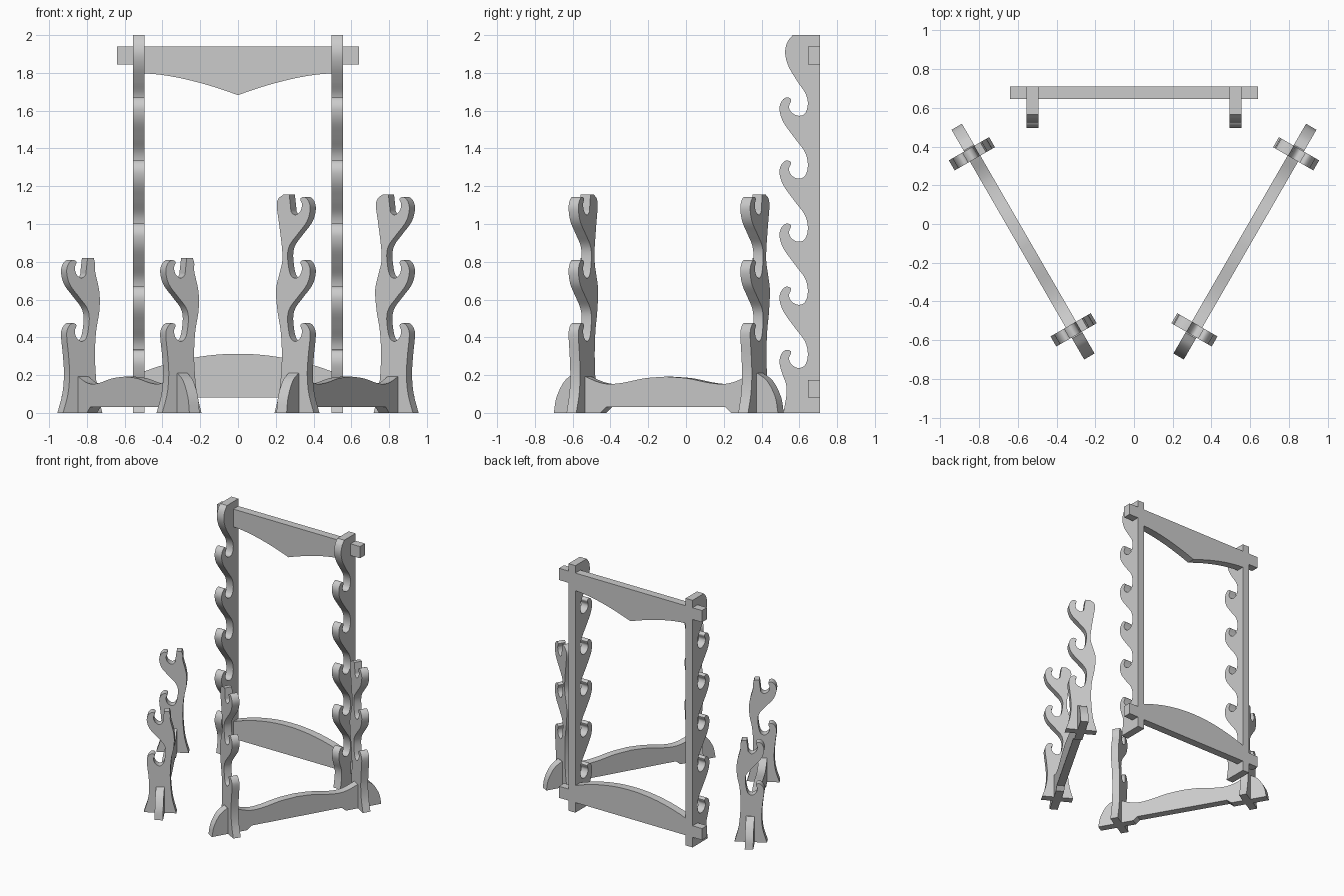
import bpy, bmesh, math
from mathutils import Vector

if "Cube" in bpy.data.objects:
    bpy.data.objects.remove(bpy.data.objects["Cube"])

Z = Vector((0, 0, 1))
PITCH = 0.334


def smooth(pts, n=5):
    """Catmull-Rom curve through an open chain of points."""
    p = [Vector(q) for q in pts]
    p = [2 * p[0] - p[1]] + p + [2 * p[-1] - p[-2]]
    out = []
    for i in range(1, len(p) - 2):
        a, b, c, d = p[i - 1:i + 3]
        for k in range(n):
            t = k / n
            out.append(0.5 * (2 * b + (c - a) * t + (2 * a - 5 * b + 4 * c - d) * t * t
                              + (3 * b - a - 3 * c + d) * t ** 3))
    return out + [p[-2]]


def prism(name, outline, origin, axis, thick):
    """Flat board: outline lies in the (axis, z) plane, thickness across it."""
    origin, axis = Vector(origin), Vector(axis).normalized()
    n = axis.cross(Z)
    bm = bmesh.new()
    sides = [[bm.verts.new(origin + axis * u + Z * w + n * s * thick / 2) for u, w in outline]
             for s in (-1, 1)]
    for ring in sides:
        bm.faces.new(ring)
    m = len(outline)
    for i in range(m):
        j = (i + 1) % m
        bm.faces.new((sides[0][i], sides[0][j], sides[1][j], sides[1][i]))
    bmesh.ops.recalc_face_normals(bm, faces=bm.faces)
    mesh = bpy.data.meshes.new(name)
    bm.to_mesh(mesh)
    bm.free()
    ob = bpy.data.objects.new(name, mesh)
    bpy.context.collection.objects.link(ob)
    bpy.ops.object.select_all(action='DESELECT')
    ob.select_set(True)
    bpy.context.view_layer.objects.active = ob
    bpy.ops.object.shade_smooth_by_angle(angle=math.radians(35))
    return ob


# Hook edge: (depth from the outermost point, height below the hook tip)
LIP = [(.036, 0), (.01, -.022), (0, -.065)]
WALL_S = [(.02, -.13), (.08, -.215), (.135, -.29), (.15, -.36), (.135, -.415),
          (.10, -.43), (.065, -.413), (.05, -.38), (.062, -.345)]
STAND_S = [(.02, -.13), (.075, -.195), (.122, -.25), (.138, -.30), (.132, -.37),
           (.118, -.415), (.09, -.43), (.06, -.41), (.05, -.375), (.06, -.345)]


def hooks(top, count, s_curve):
    pts = []
    for i in range(count):
        pts += [(u, top - i * PITCH + w) for u, w in LIP + (s_curve if i < count - 1 else [])]
    return pts


# Wall rack posts: flat back, six hooks on the front
post_edge = [(.07, 2.0), (.04, 1.96), (.03, 1.9), (.05, 1.83), (.095, 1.755), (.138, 1.69),
             (.15, 1.635), (.135, 1.585), (.10, 1.573), (.065, 1.59), (.05, 1.62), (.062, 1.658)]
post_edge += hooks(1.67, 5, WALL_S)
post_edge += [(.012, .215), (.035, .15), (.036, .09), (.02, 0)]
post = [(.495 + u, w) for u, w in smooth(post_edge)] + [(.71, 0), (.71, 2.0)]
for side, sx in (("left", -1), ("right", 1)):
    prism("rack_post_" + side, post, (sx * .525, 0, 0), (0, 1, 0), .062)

# Wall rack cross beams with through tenons
N = 24
xs = [-.495 + .99 * i / N for i in range(N + 1)]
top_beam = [(x, 1.797 - .115 * (1 - abs(x) / .495) ** 1.6) for x in xs]
top_beam = ([(-.64, 1.94), (-.64, 1.845), (-.495, 1.845)] + top_beam
            + [(.495, 1.845), (.64, 1.845), (.64, 1.94)])
prism("rack_top_beam", top_beam, (0, .678, 0), (1, 0, 0), .064)
low_beam = [(x, .22 + .093 * (1 - (x / .495) ** 2)) for x in xs]
low_beam = ([(-.64, .082), (-.64, .175), (-.495, .175)] + low_beam
            + [(.495, .175), (.64, .175), (.64, .082)])
prism("rack_bottom_beam", low_beam, (0, .678, 0), (1, 0, 0), .064)


def upright(levels):
    """Forked stand upright with the given number of hook levels."""
    tip = .475 + PITCH * (levels - 1)
    front = [(.128, tip + .012), (.12, tip - .05), (.115, tip - .08), (.09, tip - .095),
             (.06, tip - .075), (.05, tip - .04), (.06, tip - .01)]
    front += hooks(tip, levels, STAND_S)
    front += [(.012, .3), (.018, .2), (.008, .1), (-.022, 0)]
    back = [(-.118, 0), (-.096, .08), (-.082, .16), (-.073, .3), (-.08, .43), (-.10, .54), (-.109, .65)]
    if levels == 3:
        back += [(-.09, .73), (-.071, .80), (-.072, .87), (-.09, 1.0)]
    back += [(-.104, tip - .05), (-.095, tip - .01), (-.065, tip + .012)]
    if levels == 2:
        del back[-4]
        back.insert(-3, (-.10, .64))
        back[-3:] = [(-.074, tip - .06), (-.074, tip - .02), (-.065, tip + .012)]
    return [(.1 - u, w) for u, w in smooth(front)] + smooth(back)


# Stand foot rail: rounded ends, wavy top, arched underside
end = smooth([(.685, 0), (.668, .085), (.62, .168), (.56, .21)])
wave = smooth([(.56, .21), (.5, .195), (.42, .165), (.35, .153), (.26, .16), (.13, .183), (0, .192)])
half = end + wave[1:]
rail = half + [(-u, w) for u, w in reversed(half[:-1])]
rail += [(-.40, 0), (-.365, .03), (.365, .03), (.40, 0)]

# Two angled stands: short on the left, tall on the right
for side, sx, levels in (("short", -1, 2), ("tall", 1, 3)):
    along = Vector((.5 * sx, .866, 0))
    outward = Vector((.866 * sx, -.5, 0))
    centre = Vector((.573 * sx, -.091, 0))
    prism(side + "_stand_rail", rail, centre, along, .062)
    for end_name, s in (("front", -.525), ("back", .525)):
        prism(f"{side}_stand_upright_{end_name}", upright(levels), centre + along * s, outward, .06)
